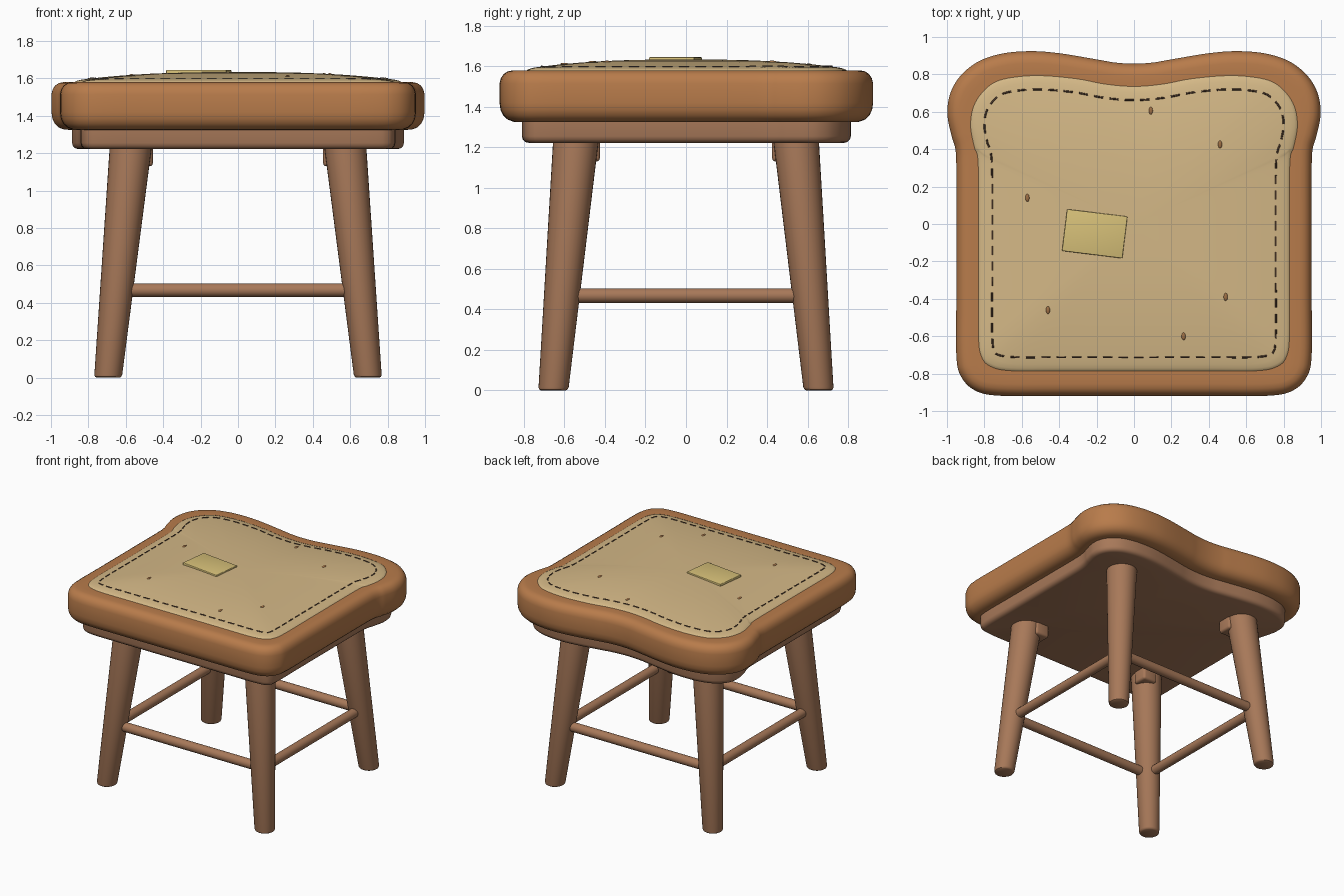
import bpy, bmesh, math
from mathutils import Vector, Matrix
from mathutils.bvhtree import BVHTree

if "Cube" in bpy.data.objects:
    bpy.data.objects.remove(bpy.data.objects["Cube"])


def material(name, r, g, b):
    m = bpy.data.materials.new(name)
    m.diffuse_color = (r, g, b, 1)
    m.use_nodes = True
    m.node_tree.nodes["Principled BSDF"].inputs["Base Color"].default_value = m.diffuse_color
    return m


CRUST = material("crust_brown", 0.48, 0.20, 0.07)
WOOD = material("wood", 0.39, 0.19, 0.10)
CREAM = material("crumb_cream", 0.66, 0.48, 0.24)
BUTTER = material("butter_yellow", 0.68, 0.53, 0.19)
THREAD = material("thread_dark", 0.09, 0.05, 0.03)
SPOT = material("toasted_spot", 0.34, 0.16, 0.06)


def finish(name, bm, mat, angle=35):
    bmesh.ops.recalc_face_normals(bm, faces=bm.faces)
    me = bpy.data.meshes.new(name)
    bm.to_mesh(me)
    bm.free()
    me.materials.append(mat)
    me.shade_smooth()
    me.set_sharp_from_angle(angle=math.radians(angle))
    ob = bpy.data.objects.new(name, me)
    bpy.context.collection.objects.link(ob)
    return ob


def loft(name, rings, mat, angle=35):
    """Skin a stack of equal-length closed rings and cap both ends."""
    bm = bmesh.new()
    vs = [[bm.verts.new(p) for p in ring] for ring in rings]
    n = len(vs[0])
    for a, b in zip(vs, vs[1:]):
        for i in range(n):
            j = (i + 1) % n
            bm.faces.new((a[i], a[j], b[j], b[i]))
    bm.faces.new(vs[0][::-1])
    bm.faces.new(vs[-1])
    return finish(name, bm, mat, angle)


def outline(half, sub=6):
    """Mirror a right-half profile and smooth it (Catmull-Rom)."""
    pts = [Vector(p) for p in half]
    pts += [Vector((-p.x, p.y)) for p in pts[-2:0:-1]]
    n, out = len(pts), []
    for i in range(n):
        a, b, c, d = (pts[(i + k) % n] for k in (-1, 0, 1, 2))
        for s in range(sub):
            t = s / sub
            out.append(0.5 * (2 * b + (c - a) * t + (2 * a - 5 * b + 4 * c - d) * t * t
                              + (3 * b - a - 3 * c + d) * t ** 3))
    return out


def inset(path, d):
    n, out = len(path), []
    for i, p in enumerate(path):
        t = (path[(i + 1) % n] - path[i - 1]).normalized()
        out.append(p + Vector((-t.y, t.x)) * d)
    return out


def at_z(path, z, s=1.0):
    return [Vector((p.x * s, p.y * s, z)) for p in path]


# Bread-slice outlines, right half from bottom centre to top centre
crust = outline([(0, -.92), (.4, -.92), (.72, -.918), (.85, -.89), (.925, -.815), (.95, -.7),
                 (.95, -.4), (.95, 0), (.95, .3), (.955, .40), (.975, .47), (.997, .58),
                 (.985, .69), (.93, .79), (.83, .87), (.70, .912), (.55, .924), (.4, .913),
                 (.2, .88), (.1, .863), (0, .857)])
pad = outline([(0, -.79), (.4, -.79), (.66, -.789), (.77, -.765), (.82, -.71), (.836, -.6),
               (.836, -.3), (.836, 0), (.838, .33), (.858, .41), (.878, .52), (.865, .62),
               (.82, .70), (.74, .765), (.62, .792), (.48, .797), (.3, .78), (.15, .752), (0, .74)])

# Crust, apron under it, and domed cushion on top
loft("seat_crust", [at_z(inset(crust, d), z) for d, z in
                    [(.10, 1.325), (.07, 1.326), (.04, 1.337), (.018, 1.358), (.005, 1.385),
                     (0, 1.42), (0, 1.515), (.006, 1.54), (.02, 1.562), (.04, 1.575),
                     (.065, 1.58), (.11, 1.58)]], CRUST)
loft("seat_apron", [at_z(inset(crust, d), z) for d, z in
                    [(.145, 1.222), (.128, 1.226), (.115, 1.238), (.11, 1.255), (.11, 1.335)]], WOOD)
rings = [at_z(inset(pad, d), z) for d, z in [(0, 1.56), (0, 1.574), (.006, 1.582), (.02, 1.588)]]
rings += [at_z(pad, 1.634 - 0.046 * s ** 2.6, s)
          for s in (.95, .9, .83, .75, .65, .52, .38, .22, .08)]
cushion = loft("seat_cushion", rings, CREAM, 50)
tree = BVHTree.FromPolygons([v.co for v in cushion.data.vertices],
                            [tuple(p.vertices) for p in cushion.data.polygons])


def on_top(x, y):
    return tree.ray_cast(Vector((x, y, 3)), Vector((0, 0, -1)))[0]


# Stitching: dashes walked along an inset of the cushion outline
path = inset(pad, .078)
path.append(path[0])
dist = [0]
for a, b in zip(path, path[1:]):
    dist.append(dist[-1] + (b - a).length)


def along(d):
    d %= dist[-1]
    i = max(k for k in range(len(path) - 1) if dist[k] <= d)
    p = path[i].lerp(path[i + 1], (d - dist[i]) / (dist[i + 1] - dist[i]))
    return on_top(p.x, p.y)


cu = bpy.data.curves.new("stitching", 'CURVE')
cu.dimensions = '3D'
cu.bevel_depth = 0.005
cu.bevel_resolution = 1
cu.use_fill_caps = True
count = round(dist[-1] / 0.083)
step = dist[-1] / count
for k in range(count):
    sp = cu.splines.new('POLY')
    sp.points.add(2)
    for q, f in zip(sp.points, (0, .3, .6)):
        q.co = (*along((k + f) * step), 1)
cu.materials.append(THREAD)
bpy.context.collection.objects.link(bpy.data.objects.new("stitching", cu))

# Toasted spots
for i, (x, y) in enumerate([(.09, .605), (.46, .425), (-.57, .14),
                            (-.46, -.46), (.49, -.39), (.265, -.6)]):
    bm = bmesh.new()
    bmesh.ops.create_uvsphere(bm, u_segments=12, v_segments=8, radius=1)
    bm.transform(Matrix.Translation(on_top(x, y)) @ Matrix.Diagonal((.011, .021, .006, 1)))
    finish(f"toasted_spot_{i + 1}", bm, SPOT)


def block(name, center, size, bevel, mat, turn=0):
    bm = bmesh.new()
    bmesh.ops.create_cube(bm, size=1)
    bm.transform(Matrix.Diagonal((*size, 1)))
    bmesh.ops.bevel(bm, geom=bm.edges[:], offset=bevel, segments=3, profile=0.5, affect='EDGES')
    bm.transform(Matrix.Translation(center) @ Matrix.Rotation(math.radians(turn), 4, 'Z'))
    return finish(name, bm, mat)


# Butter pat
block("butter_pat", (-.21, -.052, 1.63), (.325, .225, .03), .005, BUTTER, -7)


def circle(cx, cy, z, r, n=32):
    return [Vector((cx + r * math.cos(2 * math.pi * i / n),
                    cy + r * math.sin(2 * math.pi * i / n), z)) for i in range(n)]


def leg_ring(sx, sy, z, trim=0):
    t = z / 1.22
    return circle(sx * (.695 - .12 * t), sy * (.655 - .11 * t), z, .074 + .038 * t - trim)


# Splayed tapered legs with corner blocks
for sy, fb in ((-1, "front"), (1, "back")):
    for sx, lr in ((-1, "left"), (1, "right")):
        loft(f"{fb}_{lr}_leg", [leg_ring(sx, sy, 0, .012), leg_ring(sx, sy, .005, .004),
                                leg_ring(sx, sy, .015), leg_ring(sx, sy, 1.25)], WOOD)
        block(f"{fb}_{lr}_corner_block", (sx * .515, sy * .485, 1.185),
              (.12, .12, .11), .018, WOOD)


# Stretchers between neighbouring legs
def rod(name, a, b, r=.036):
    a, b = Vector(a), Vector(b)
    rot = (b - a).to_track_quat('Z', 'Y').to_matrix().to_4x4()
    m = Matrix.Translation(a) @ rot
    loft(name, [[m @ p for p in circle(0, 0, z, r, 20)] for z in (0, (b - a).length)], WOOD)


X, Y, Z = .649, .613, .468
for s, fb, lr in ((-1, "front", "left"), (1, "back", "right")):
    rod(f"{fb}_stretcher", (-X, s * Y, Z), (X, s * Y, Z))
    rod(f"{lr}_stretcher", (s * X, -Y, Z), (s * X, Y, Z))
